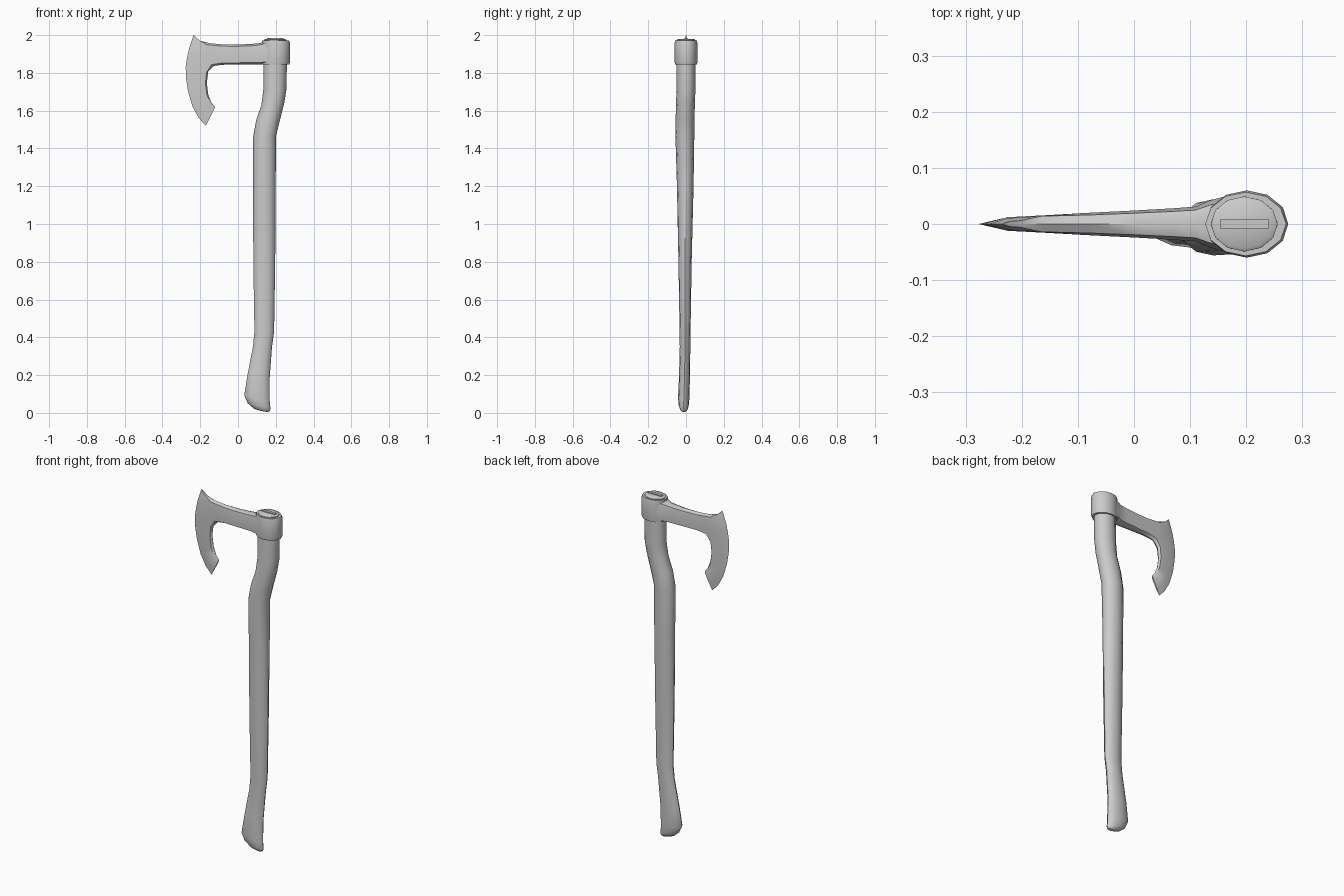
import bpy, bmesh, math


def finish(name, bm, angle):
    bmesh.ops.recalc_face_normals(bm, faces=bm.faces)
    me = bpy.data.meshes.new(name)
    bm.to_mesh(me)
    bm.free()
    ob = bpy.data.objects.new(name, me)
    bpy.context.collection.objects.link(ob)
    bpy.ops.object.select_all(action='DESELECT')
    ob.select_set(True)
    bpy.context.view_layer.objects.active = ob
    bpy.ops.object.shade_smooth_by_angle(angle=math.radians(angle))
    return ob


def loft(name, rings, sides=12, angle=40):
    """Elliptic rings given as left x, left z, right x, right z, centre y, half y."""
    bm = bmesh.new()
    loops = []
    for xl, zl, xr, zr, yc, hy in rings:
        loop = []
        for k in range(sides):
            a = 2 * math.pi * k / sides
            f = (1 + math.cos(a)) / 2
            loop.append(bm.verts.new((xl + (xr - xl) * f, yc + hy * math.sin(a),
                                      zl + (zr - zl) * f)))
        loops.append(loop)
    for a, b in zip(loops, loops[1:]):
        for k in range(sides):
            n = (k + 1) % sides
            bm.faces.new((a[k], a[n], b[n], b[k]))
    bm.faces.new(loops[0])
    bm.faces.new(loops[-1])
    return finish(name, bm, angle)


# Curved wooden handle, with tilted rings at the swollen foot
loft("handle", [
    (0.115, 0.012, 0.155, 0.004, -0.011, 0.010),
    (0.085, 0.022, 0.167, 0.008, -0.011, 0.018),
    (0.052, 0.050, 0.172, 0.022, -0.012, 0.026),
    (0.033, 0.092, 0.168, 0.060, -0.012, 0.030),
    (0.050, 0.200, 0.168, 0.190, -0.008, 0.029),
    (0.079, 0.350, 0.180, 0.350, -0.005, 0.028),
    (0.087, 0.430, 0.191, 0.430, -0.005, 0.029),
    (0.081, 0.800, 0.197, 0.800, -0.005, 0.035),
    (0.080, 1.200, 0.199, 1.200, -0.004, 0.044),
    (0.080, 1.460, 0.202, 1.470, -0.006, 0.050),
    (0.096, 1.550, 0.222, 1.550, -0.005, 0.050),
    (0.124, 1.630, 0.245, 1.640, -0.003, 0.050),
    (0.134, 1.710, 0.256, 1.710, 0.000, 0.050),
    (0.135, 1.845, 0.259, 1.845, 0.000, 0.050),
    (0.137, 1.975, 0.256, 1.975, 0.000, 0.049),
    (0.145, 1.980, 0.248, 1.980, 0.000, 0.042),
])

# Round eye of the head around the handle
loft("head_collar", [
    (0.127, z, 0.200 + r, z, 0.0, r * 0.8)
    for z, r in ((1.845, 0.072), (1.855, 0.075), (1.958, 0.075), (1.971, 0.071))
])

# Wedge in the top of the handle
bm = bmesh.new()
bmesh.ops.create_cube(bm, size=1)
for v in bm.verts:
    v.co = (0.197 + v.co.x * 0.087, v.co.y * 0.016, 1.975 + v.co.z * 0.02)
finish("wedge", bm, 30)

# Bearded blade: cutting edge x,z then inner edge x,z, and thickness
rows = [
    (-0.235, 2.000, -0.200, 1.969, 0.006),
    (-0.259, 1.930, -0.160, 1.950, 0.014),
    (-0.270, 1.880, -0.145, 1.900, 0.016),
    (-0.277, 1.830, -0.132, 1.845, 0.015),
    (-0.275, 1.770, -0.161, 1.805, 0.013),
    (-0.264, 1.700, -0.168, 1.745, 0.012),
    (-0.240, 1.620, -0.160, 1.685, 0.011),
    (-0.207, 1.560, -0.142, 1.640, 0.009),
    (-0.170, 1.520, -0.122, 1.615, 0.005),
]
# Neck sections: x, top z, bottom z, half thickness
neck = [
    (-0.080, 1.951, 1.843, 0.020),
    (0.000, 1.950, 1.844, 0.024),
    (0.070, 1.953, 1.845, 0.028),
    (0.110, 1.957, 1.845, 0.031),
    (0.135, 1.963, 1.846, 0.042),
    (0.165, 1.966, 1.848, 0.050),
]
bm = bmesh.new()
grid = []
for ex, ez, ix, iz, t in rows:
    pts = [(f, y) for f, y in ((0, 0), (0.35, 0.75 * t), (0.95, t), (1.03, 0))]
    grid.append([bm.verts.new((ex + (ix - ex) * f, y, ez + (iz - ez) * f))
                 for f, y in pts])
# the rim meets the neck at its top and bottom centre lines
grid[1][3].co = (-0.150, 0, 1.957)
grid[3][3].co = (-0.128, 0, 1.837)
for i in range(len(grid) - 1):
    for j in range(3):
        if j == 2 and i in (1, 2):
            continue
        a, b = grid[i], grid[i + 1]
        bm.faces.new((a[j], a[j + 1], b[j + 1], b[j]))
bm.faces.new(grid[0])
bm.faces.new(grid[-1])
prev = [grid[1][3], grid[1][2], grid[2][2], grid[3][2], grid[3][3]]
for x, zt, zb, y in neck:
    sec = [bm.verts.new((x, y * w, zt + (zb - zt) * f)) for f, w in
           ((0, 0), (0.09, 0.8), (0.5, 1), (0.91, 0.9), (1, 0))]
    for k in range(4):
        bm.faces.new((prev[k], prev[k + 1], sec[k + 1], sec[k]))
    prev = sec
bm.faces.new(prev)
# mirror the half across y and weld the centre line
dup = bmesh.ops.duplicate(bm, geom=bm.verts[:] + bm.edges[:] + bm.faces[:])
for g in dup["geom"]:
    if isinstance(g, bmesh.types.BMVert):
        g.co.y = -g.co.y
bmesh.ops.remove_doubles(bm, verts=bm.verts[:], dist=0.0005)
finish("axe_blade", bm, 50)
